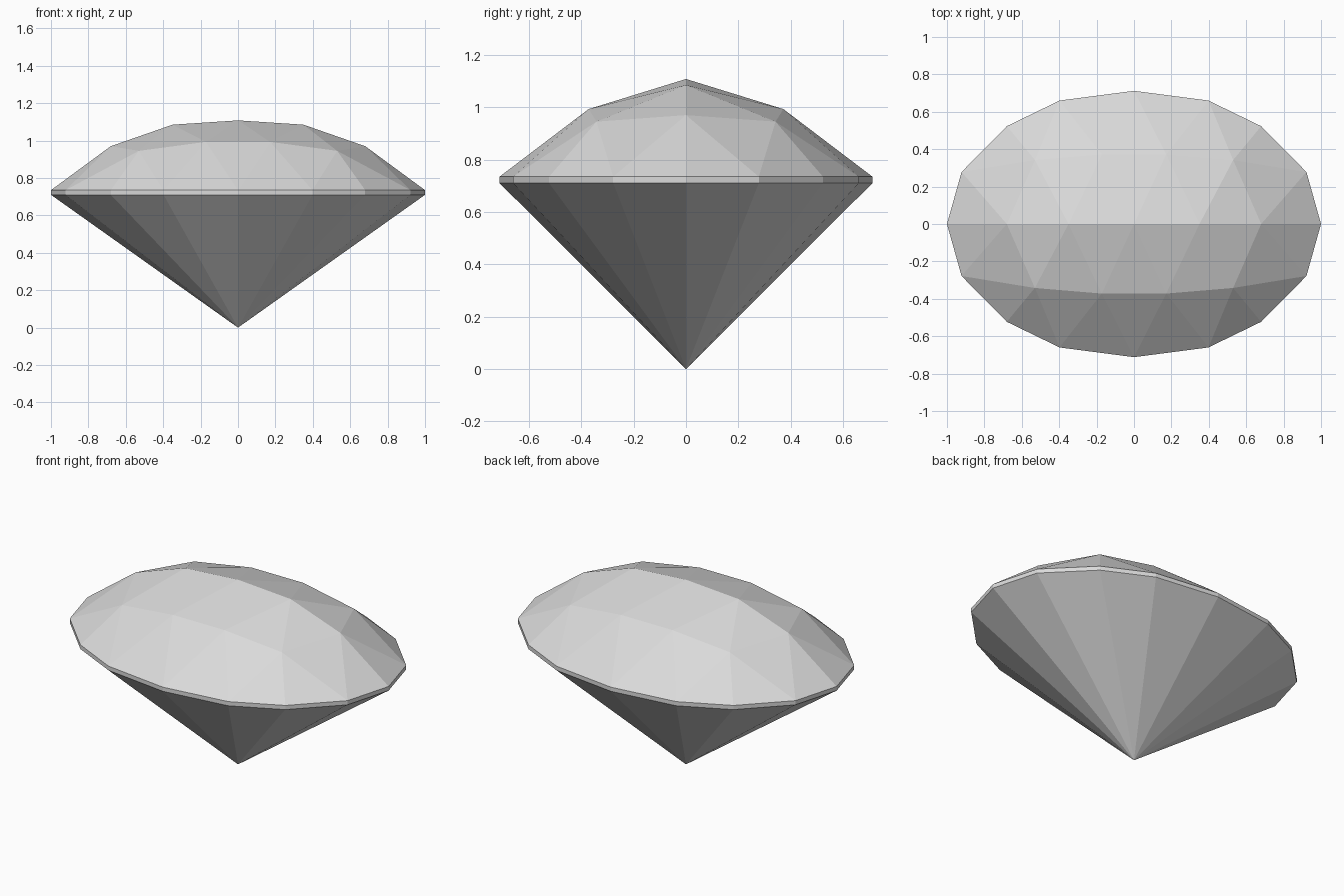
import bpy
import bmesh

cube = bpy.data.objects.get("Cube")
if cube:
    bpy.data.objects.remove(cube, do_unlink=True)

TOP, BOTTOM = 0.735, 0.71  # girdle heights

stone = bpy.data.materials.new("pale grey stone")
stone.use_nodes = True
GREY = (0.7, 0.7, 0.7, 1)
stone.diffuse_color = GREY
stone.node_tree.nodes["Principled BSDF"].inputs["Base Color"].default_value = GREY


def both_ways(half):
    """Mirror a row of points across x and sort it from right to left."""
    return sorted({(s * x, y, z) for x, y, z in half for s in (1, -1)})


def zip_rows(a, b):
    """Triangles between two rows, always advancing the row that lags in x."""
    i = j = 0
    tris = []
    while i < len(a) - 1 or j < len(b) - 1:
        step_a = j == len(b) - 1 or (i < len(a) - 1 and a[i + 1][0] <= b[j + 1][0])
        tri = (a[i], b[j], a[i + 1] if step_a else b[j + 1])
        if step_a:
            i += 1
        else:
            j += 1
        if len(set(tri)) == 3:
            tris.append(tri)
    return tris


def make_part(name, faces, outward):
    bm = bmesh.new()
    for face in faces:
        bm.faces.new([bm.verts.new(p) for p in face])
    bmesh.ops.remove_doubles(bm, verts=bm.verts, dist=0.0005)
    bm.normal_update()
    # Point every facet away from the middle of the gem
    for f in bm.faces:
        c = f.calc_center_median()
        c.z -= outward
        if f.normal.dot(c) < 0:
            f.normal_flip()
    mesh = bpy.data.meshes.new(name)
    bm.to_mesh(mesh)
    bm.free()
    mesh.materials.append(stone)
    bpy.context.collection.objects.link(bpy.data.objects.new(name, mesh))


# Rows of crown points, from the ridge out to the girdle
ridge = both_ways([(0.0, 0.0, 1.108), (0.35, 0.0, 1.085), (0.68, 0.0, 0.97), (1.0, 0.0, TOP)])
shoulder = both_ways([(0.172, 0.372, 0.993), (0.53, 0.342, 0.945), (0.922, 0.278, TOP)])
rim = both_ways([(0.0, 0.712, TOP), (0.398, 0.66, TOP), (0.68, 0.523, TOP), (0.922, 0.278, TOP)])

# Crown: triangular facets, mirrored front to back
back = zip_rows(ridge, shoulder) + zip_rows(shoulder, rim)
front = [[(x, -y, z) for x, y, z in tri] for tri in back]
make_part("crown", back + front, 0.6)

# Outline of the girdle as one closed loop
loop = [ridge[0]] + rim + [ridge[-1]] + [(x, -y, z) for x, y, z in reversed(rim)]
pairs = list(zip(loop, loop[1:] + loop[:1]))


def low(p):
    return (p[0], p[1], BOTTOM)


# Girdle band and pointed pavilion
make_part("girdle", [(a, b, low(b), low(a)) for a, b in pairs], 0.72)
make_part("pavilion", [(low(a), low(b), (0, 0, 0)) for a, b in pairs], 0.6)
